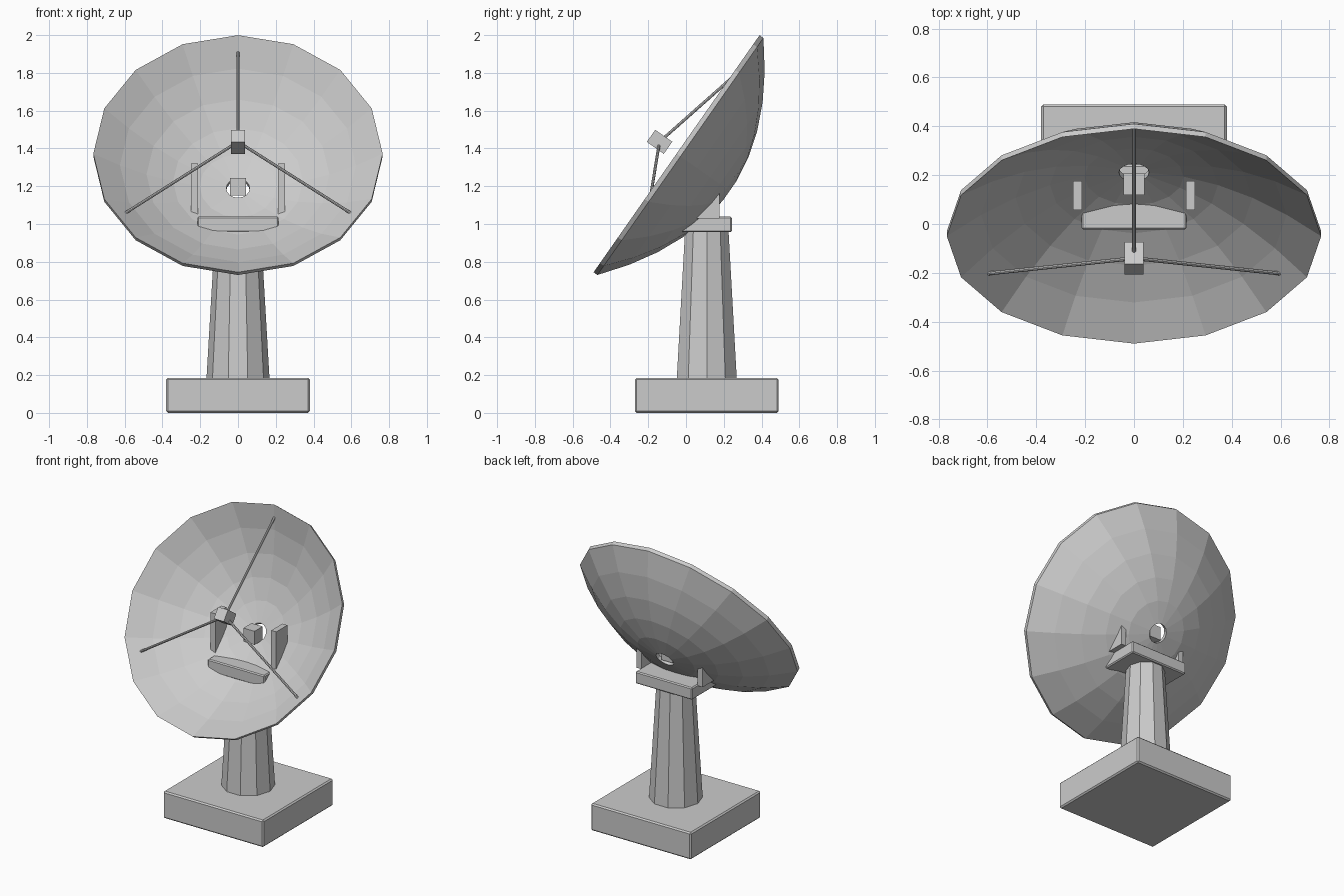
import bpy, bmesh, math
from mathutils import Vector, Matrix

cube = bpy.data.objects.get("Cube")
if cube:
    bpy.data.objects.remove(cube, do_unlink=True)

grey = bpy.data.materials.new("light_grey")
grey.use_nodes = True
COLOUR = (0.6, 0.6, 0.6, 1)
grey.diffuse_color = COLOUR
grey.node_tree.nodes["Principled BSDF"].inputs["Base Color"].default_value = COLOUR

CENTRE_Y = 0.11                      # axis of the pedestal
RIM, HOLE, DEPTH, WALL = 0.766, 0.062, 0.32, 0.025
# dish frame: origin in the rim plane, local z is the direction it points
TILT = Matrix.Translation((0, -0.05, 1.372)) @ Matrix.Rotation(math.radians(55), 4, 'X')


def finish(name, bm, matrix=Matrix()):
    bmesh.ops.transform(bm, matrix=matrix, verts=bm.verts)
    bmesh.ops.recalc_face_normals(bm, faces=bm.faces)
    mesh = bpy.data.meshes.new(name)
    bm.to_mesh(mesh)
    bm.free()
    mesh.materials.append(grey)
    obj = bpy.data.objects.new(name, mesh)
    bpy.context.collection.objects.link(obj)
    return obj


def box(name, size, centre, bevel=0, frame=Matrix()):
    bm = bmesh.new()
    bmesh.ops.create_cube(bm, size=1, matrix=Matrix.Diagonal((*size, 1)))
    if bevel:
        bmesh.ops.bevel(bm, geom=bm.edges[:], offset=bevel, segments=1, affect='EDGES')
    return finish(name, bm, frame @ Matrix.Translation(centre))


def rod(name, start, end, r1, r2, sides):
    start, end = Vector(start), Vector(end)
    axis = end - start
    bm = bmesh.new()
    bmesh.ops.create_cone(bm, cap_ends=True, segments=sides, radius1=r1, radius2=r2,
                          depth=axis.length)
    # put a corner on the x axis
    first = bm.verts[:][0].co
    spin = Matrix.Rotation(-math.atan2(first.y, first.x), 4, 'Z')
    turn = axis.to_track_quat('Z', 'Y').to_matrix().to_4x4() if axis.xy.length > 1e-6 else Matrix()
    return finish(name, bm, Matrix.Translation((start + end) / 2) @ turn @ spin)


def bowl(r):
    return -DEPTH * (1 - (r / RIM) ** 2)


# Pedestal
box("base_slab", (0.76, 0.76, 0.185), (0, CENTRE_Y, 0.0925), 0.009)
rod("column", (0, CENTRE_Y, 0.18), (0, CENTRE_Y, 0.965), 0.167, 0.121, 10)
box("mount_plate", (0.43, 0.265, 0.083), (0, CENTRE_Y, 0.998), 0.007)
for side, x in (("left", 0.231), ("right", -0.231)):
    box(side + "_bracket", (0.038, 0.12, 0.29), (x, 0.117, 1.175))

# Dish: closed parabolic profile turned around the local axis
STEPS, SIDES = 5, 16
radii = [HOLE + (RIM - HOLE) * i / STEPS for i in range(STEPS + 1)]
profile = [(r, bowl(r)) for r in radii] + [(r, bowl(r) - WALL) for r in reversed(radii)]
bm = bmesh.new()
rings = []
for s in range(SIDES):
    a = 2 * math.pi * s / SIDES
    rings.append([bm.verts.new((r * math.cos(a), r * math.sin(a), z)) for r, z in profile])
for s in range(SIDES):
    here, there = rings[s], rings[(s + 1) % SIDES]
    for i in range(len(profile)):
        j = (i + 1) % len(profile)
        bm.faces.new((here[i], here[j], there[j], there[i]))
finish("dish", bm, TILT)

# Receiver block at the central hole
box("receiver_block", (0.085, 0.088, 0.093), (0, 0.163, 1.198))

# Feed horn held by three struts
FEED_HEIGHT = 0.11
box("feed_horn", (0.076, 0.078, 0.11), (0, 0, FEED_HEIGHT), 0, TILT)
FOOT = 0.695
for name, degrees in (("top_strut", 90), ("left_strut", -30), ("right_strut", 210)):
    a = math.radians(degrees)
    foot = Vector((FOOT * math.cos(a), FOOT * math.sin(a), bowl(FOOT)))
    rod(name, TILT @ Vector((0, 0, FEED_HEIGHT)), TILT @ foot, 0.008, 0.008, 8)
